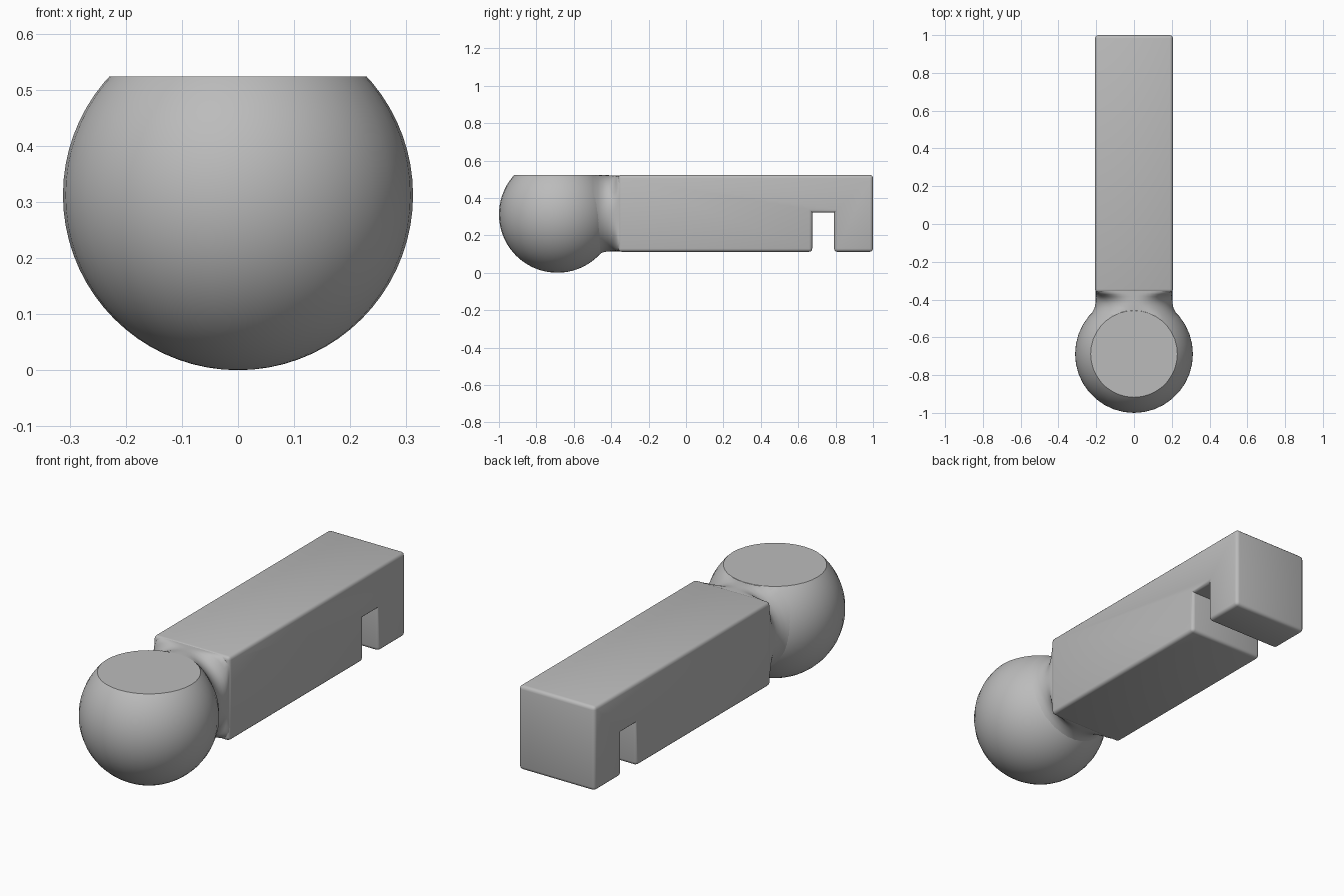
import bpy, bmesh, math
from mathutils import Vector

default = bpy.data.objects.get("Cube")
if default:
    bpy.data.objects.remove(default, do_unlink=True)

GREY = (0.5, 0.5, 0.5, 1)
grey = bpy.data.materials.new("plain grey")
grey.use_nodes = True
grey.diffuse_color = GREY
grey.node_tree.nodes["Principled BSDF"].inputs["Base Color"].default_value = GREY

TOP, BOTTOM, HALF = 0.523, 0.112, 0.206
BALL_Y, BALL_R = -0.688, 0.312
FRONT, BACK = -0.362, 1.0


def finish(name, bm, angle):
    bmesh.ops.recalc_face_normals(bm, faces=bm.faces[:])
    mesh = bpy.data.meshes.new(name)
    bm.to_mesh(mesh)
    bm.free()
    mesh.materials.append(grey)
    obj = bpy.data.objects.new(name, mesh)
    bpy.context.collection.objects.link(obj)
    bpy.ops.object.select_all(action='DESELECT')
    obj.select_set(True)
    bpy.context.view_layer.objects.active = obj
    bpy.ops.object.shade_smooth_by_angle(angle=math.radians(angle))
    return obj


# Ball with a flat, closed top
bm = bmesh.new()
bmesh.ops.create_uvsphere(bm, u_segments=36, v_segments=36, radius=BALL_R)
bmesh.ops.translate(bm, verts=bm.verts, vec=(0, BALL_Y, BALL_R))
cut = bmesh.ops.bisect_plane(bm, geom=bm.verts[:] + bm.edges[:] + bm.faces[:],
                             plane_co=(0, 0, TOP), plane_no=(0, 0, 1), clear_outer=True)
rim = [e for e in cut["geom_cut"] if isinstance(e, bmesh.types.BMEdge)]
bmesh.ops.contextual_create(bm, geom=rim)
finish("ball", bm, 35)

# Bar: side profile with a notch, extruded across and softened on its outer edges
profile = [(FRONT, BOTTOM), (0.675, BOTTOM), (0.675, 0.322), (0.792, 0.322),
           (0.792, BOTTOM), (BACK, BOTTOM), (BACK, TOP), (FRONT, TOP)]
bm = bmesh.new()
side = bm.faces.new([bm.verts.new((-HALF, y, z)) for y, z in profile])
ext = bmesh.ops.extrude_face_region(bm, geom=[side])
moved = [v for v in ext["geom"] if isinstance(v, bmesh.types.BMVert)]
bmesh.ops.translate(bm, verts=moved, vec=(2 * HALF, 0, 0))
bmesh.ops.recalc_face_normals(bm, faces=bm.faces[:])
bm.normal_update()
outer = [e for e in bm.edges if e.is_convex]
bmesh.ops.bevel(bm, geom=outer, offset=0.017, offset_type='OFFSET', segments=3,
                profile=0.5, affect='EDGES', clamp_overlap=True)
finish("notched_bar", bm, 35)

# Neck: round sections leaving the ball, squaring off into the bar's corners
sections = [(-0.50, 0.246, 2), (-0.47, 0.222, 2), (-0.445, 0.209, 2), (-0.42, 0.204, 2),
            (-0.40, 0.203, 2.2), (-0.385, 0.203, 2.7), (-0.373, 0.203, 4),
            (-0.363, 0.203, 8), (-0.35, 0.203, 14)]
COUNT = 64
middle = (TOP + BOTTOM) / 2
bm = bmesh.new()
rings = []
for y, size, power in sections:
    ring = []
    for i in range(COUNT):
        a = 2 * math.pi * i / COUNT
        c, s = math.cos(a), math.sin(a)
        r = size / (abs(c) ** power + abs(s) ** power) ** (1 / power)
        ring.append(bm.verts.new((r * c, y, min(middle + r * s, TOP - 0.001))))
    rings.append(ring)
for a, b in zip(rings, rings[1:]):
    for i in range(COUNT):
        j = (i + 1) % COUNT
        bm.faces.new((a[i], a[j], b[j], b[i]))
bm.faces.new(rings[0])
bm.faces.new(rings[-1])
finish("neck", bm, 60)
